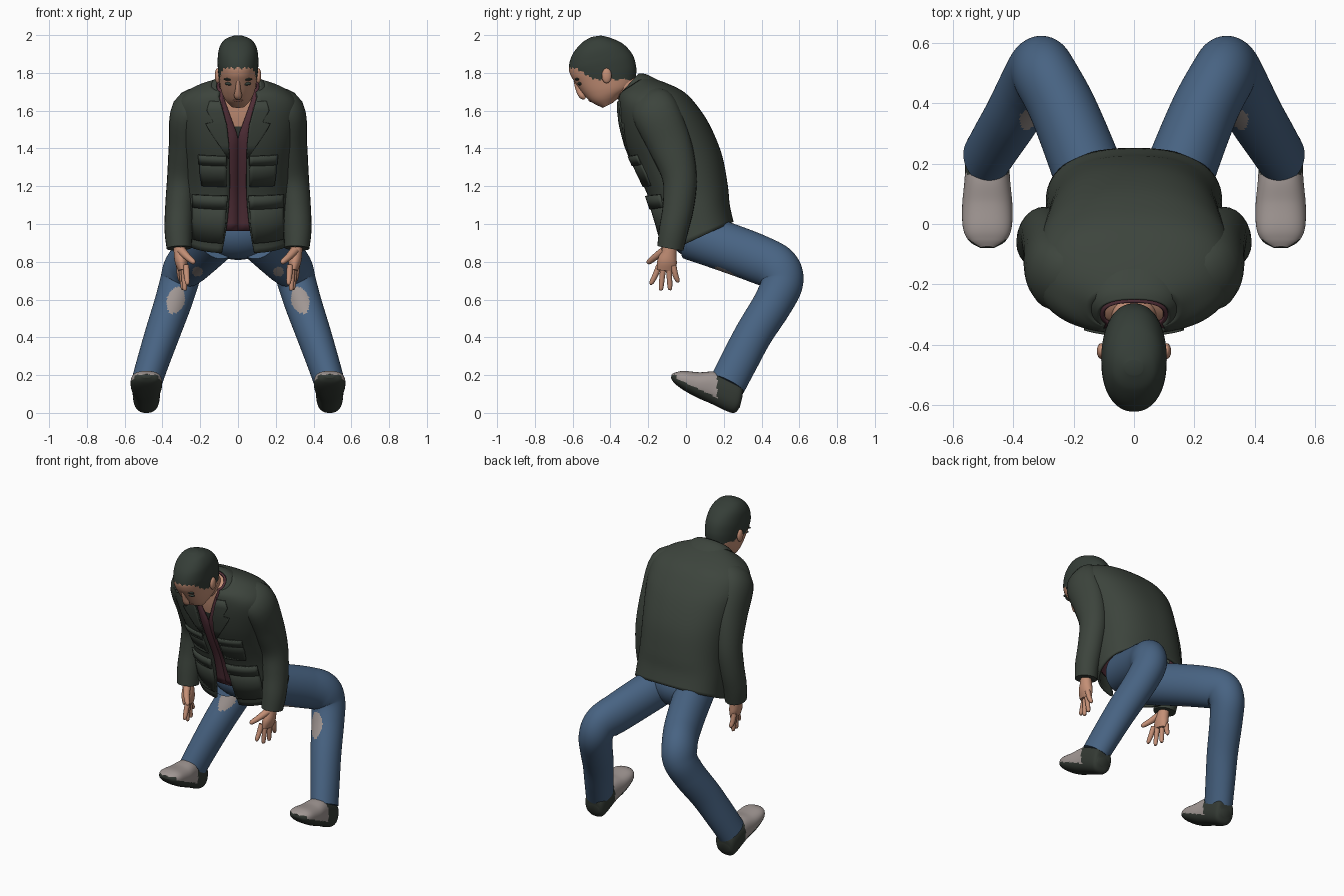
import bpy, bmesh, math
from mathutils import Vector

if "Cube" in bpy.data.objects:
    bpy.data.objects.remove(bpy.data.objects["Cube"])


def material(name, r, g, b):
    m = bpy.data.materials.new(name)
    m.diffuse_color = (r, g, b, 1)
    m.use_nodes = True
    m.node_tree.nodes["Principled BSDF"].inputs["Base Color"].default_value = m.diffuse_color
    return m


JACKET = material("dark_green_cloth", .046, .058, .046)
HAIR = material("dark_hair", .036, .048, .039)
SHIRT = material("maroon_cloth", .088, .03, .042)
SKIN = material("skin", .55, .275, .18)
DENIM = material("blue_denim", .064, .125, .225)
GREY = material("worn_grey", .35, .305, .29)
SOLE = material("dark_sole", .034, .042, .034)
LIPS = material("lips", .38, .165, .12)


def grid(name, rows, mats, closed=True, cap=True, s=1, rule=None, thick=0):
    """Skin rows of points into a surface; s=-1 mirrors it across x."""
    bm = bmesh.new()
    vr = [[bm.verts.new((p[0] * s, p[1], p[2])) for p in r] for r in rows]
    n = len(rows[0])
    for a, b in zip(vr, vr[1:]):
        for i in range(n if closed else n - 1):
            j = (i + 1) % n
            bm.faces.new((a[i], a[j], b[j], b[i]))
    if closed and cap:
        bm.faces.new(vr[0])
        bm.faces.new(vr[-1])
    bmesh.ops.recalc_face_normals(bm, faces=bm.faces)
    if rule:
        for f in bm.faces:
            c = f.calc_center_median()
            f.material_index = rule(abs(c.x), c.y, c.z, f.normal)
    me = bpy.data.meshes.new(name)
    bm.to_mesh(me)
    bm.free()
    for m in mats:
        me.materials.append(m)
    me.shade_smooth()
    me.set_sharp_from_angle(angle=math.radians(50))
    ob = bpy.data.objects.new(name, me)
    bpy.context.collection.objects.link(ob)
    if thick:
        mod = ob.modifiers.new("thickness", 'SOLIDIFY')
        mod.thickness, mod.offset = thick, 0
    return ob


def spline(pts, steps):
    """Catmull-Rom through tuples of any length."""
    out = []
    for i in range(len(pts) - 1):
        a, b, c, d = pts[max(i - 1, 0)], pts[i], pts[i + 1], pts[min(i + 2, len(pts) - 1)]
        for k in range(steps):
            t = k / steps
            out.append(tuple(.5 * (2 * q + (r - p) * t + (2 * p - 5 * q + 4 * r - w) * t * t
                                   + (3 * q - p - 3 * r + w) * t ** 3)
                             for p, q, r, w in zip(a, b, c, d)))
    return out + [tuple(pts[-1])]


def tube(name, pts, mats, s=1, n=24, steps=5, rule=None):
    """Limb along points (x, y, z, x radius, other radius)."""
    P = spline(pts, steps)
    rows = []
    for i, p in enumerate(P):
        t = (Vector(P[min(i + 1, len(P) - 1)][:3]) - Vector(P[max(i - 1, 0)][:3])).normalized()
        u = (Vector((1, 0, 0)) - t * t.x).normalized()
        v = t.cross(u)
        rows.append([Vector(p[:3]) + u * p[3] * math.cos(a) + v * p[4] * math.sin(a)
                     for a in (2 * math.pi * k / n for k in range(n))])
    return grid(name, rows, mats, s=s, rule=rule)


def power(v, e):
    return math.copysign(abs(v) ** (2 / e), v)


def section(r, d=0, e=2.4, n=48, g0=0, g1=None, x0=0):
    """Section between a front and a back point; g0/g1 are half-widths where the arc starts/ends."""
    f, b, w = Vector((0, r[0], r[1])), Vector((0, r[2], r[3])), r[4] + d
    c, h = (f + b) / 2, (f - b) / 2
    h += h.normalized() * d
    ang = lambda g: math.asin(min(1, g / w) ** (e / 2))
    t0 = ang(g0)
    t1 = 2 * math.pi - t0 if g1 is None else ang(g1)
    m = n if (g0 == 0 and g1 is None) else n - 1
    return [c + h * power(math.cos(t), e) + Vector((x0 + w * power(math.sin(t), e), 0, 0))
            for t in (t0 + (t1 - t0) * k / m for k in range(n))]


def ball(name, c, r, mat, s=1):
    rows = [[(c[0] + r[0] * math.sin(a) * math.cos(t), c[1] + r[1] * math.sin(a) * math.sin(t),
              c[2] + r[2] * math.cos(a)) for t in (math.pi * k / 12 for k in range(24))]
            for a in (math.pi * (.02 + .96 * i / 14) for i in range(15))]
    return grid(name, rows, [mat], s=s)


# Torso sections: front y, front z, back y, back z, half width, opening half width
TORSO = spline([(-.11, .845, .245, 1.01, .285, .085), (-.15, 1.0, .225, 1.1, .28, .058),
                (-.20, 1.16, .215, 1.2, .275, .045), (-.265, 1.3, .185, 1.36, .285, .045),
                (-.315, 1.42, .13, 1.5, .305, .05), (-.345, 1.54, .07, 1.6, .32, .065),
                (-.355, 1.62, -.01, 1.69, .305, .085), (-.355, 1.67, -.12, 1.745, .235, .1),
                (-.345, 1.69, -.22, 1.775, .14, .1)], 4)


def torso_at(z):
    for a, b in zip(TORSO, TORSO[1:]):
        if z <= b[1]:
            t = (z - a[1]) / (b[1] - a[1])
            return tuple(p + (q - p) * t for p, q in zip(a, b))
    return TORSO[-1]


grid("jacket_body", [section(r, g0=r[5], n=64) for r in TORSO], [JACKET], closed=False, thick=.014)
upper = [r for r in TORSO if r[1] > .95]
grid("shirt", [section(r, -.018, g0=max(.001, .085 * (r[1] - 1.46) / .23), n=64) for r in upper],
     [SHIRT], closed=False, thick=.006)
grid("chest", [section(r, -.028) for r in upper if r[1] > 1.38], [SKIN, SOLE],
     rule=lambda x, y, z, n: 1 if z < 1.52 else 0)

# Collar standing round the neck
COLLAR = [(-.37, 1.585, -.13, 1.745, .18, .1), (-.362, 1.64, -.21, 1.785, .145, .1),
          (-.35, 1.68, -.25, 1.79, .115, .095)]
grid("jacket_collar", [section(r, g0=r[5]) for r in spline(COLLAR, 4)], [JACKET], closed=False, thick=.014)
grid("shirt_collar", [section(r, -.016, g0=.08) for r in spline(COLLAR, 4)], [SHIRT], closed=False, thick=.008)


def patch(name, outline, s, d, thick):
    """Cloth piece lying on the jacket: rows of (front z, inner x, outer x)."""
    rows = [section(torso_at(z), d, n=10, g0=a, g1=b) for z, a, b in outline]
    grid(name, rows, [JACKET], closed=False, s=s, thick=thick)


for s, side in ((1, "left"), (-1, "right")):
    # Lapels and pockets
    patch(side + "_lapel", [(1.35, .044, .05), (1.42, .048, .1), (1.5, .056, .155), (1.53, .06, .17),
                            (1.54, .064, .13), (1.6, .08, .165), (1.65, .095, .15)], s, .01, .01)
    patch(side + "_breast_pocket", [(1.2, .06, .19), (1.27, .06, .2), (1.34, .065, .2)], s, .008, .014)
    patch(side + "_breast_flap", [(1.31, .06, .205), (1.36, .06, .21)], s, .015, .01)
    patch(side + "_hip_pocket", [(.9, .08, .235), (1.0, .065, .24), (1.12, .06, .235)], s, .008, .016)
    patch(side + "_hip_flap", [(1.08, .06, .24), (1.15, .055, .24)], s, .017, .012)

    # Sleeve
    tube(side + "_sleeve", [(.17, -.19, 1.65, .07, .1), (.262, -.165, 1.6, .09, .125),
                            (.28, -.085, 1.42, .086, .115), (.293, -.035, 1.25, .082, .092),
                            (.308, -.04, 1.1, .077, .083), (.315, -.065, .97, .074, .077),
                            (.312, -.083, .872, .066, .07)], [JACKET], s)
    # Hand
    tube(side + "_palm", [(.312, -.085, .9, .03, .034), (.306, -.09, .85, .034, .04),
                          (.3, -.1, .8, .034, .052), (.294, -.105, .755, .022, .05)], [SKIN], s)
    for name, x0, y0, x1, y1, z1 in (("index", .275, -.142, .268, -.182, .678), ("middle", .288, -.118, .282, -.132, .648),
                                     ("ring", .301, -.092, .291, -.085, .65), ("little", .312, -.067, .303, -.045, .69)):
        tube(f"{side}_{name}_finger", [(x0, y0, .78, .016, .016), ((x0 + x1) / 2, (y0 + y1) / 2, .73, .0155, .015),
                                       (x1, y1, z1 + .012, .012, .012), (x1, y1, z1, .005, .005)], [SKIN], s, 12, 4)
    tube(side + "_thumb", [(.3, -.115, .86, .024, .022), (.27, -.16, .828, .019, .018),
                           (.238, -.195, .8, .014, .014), (.23, -.203, .793, .005, .005)], [SKIN], s, 12, 4)

    # Trouser leg with worn holes
    def holes(x, y, z, n):
        w = .1 * math.sin(60 * z + 40 * x)
        big = ((x - .328 - .2 * (.6 - z)) / .048) ** 2 + ((z - .597) / .068) ** 2 < 1 + w
        small = ((x - .215) / .028) ** 2 + ((z - .75) / .026) ** 2 < 1 + w
        return 1 if n.y < 0 and (big or small) else 0

    tube(side + "_trouser_leg", [(.10, .03, .94, .12, .13), (.17, .22, .875, .115, .13),
                                 (.235, .38, .815, .11, .128), (.288, .48, .765, .106, .122),
                                 (.312, .508, .69, .102, .112), (.345, .46, .58, .098, .105),
                                 (.40, .36, .42, .092, .1), (.45, .28, .27, .085, .099),
                                 (.487, .22, .153, .08, .097)], [DENIM, GREY], s, 96, 14, holes)

    # Shoe, toe raised: bottom y, bottom z, top y, top z, half width
    shoe = spline([(.285, .03, .3, .09, .045), (.245, 0, .29, .16, .068), (.13, .05, .17, .215, .075),
                   (.05, .085, .07, .215, .083), (-.02, .125, -.01, .222, .08),
                   (-.062, .158, -.05, .216, .06), (-.08, .185, -.075, .205, .025)], 12)
    grid(side + "_shoe", [section(r, n=64, x0=.485) for r in shoe], [GREY, SOLE], s=s,
         rule=lambda x, y, z, n: 1 if y > .165 or z - (.24 - y) * .47 < .045 or (y < -.05 and n.z < .6) else 0)

    # Ear, eye and brow
    ball(side + "_ear", (.108, -.42, 1.785), (.015, .026, .04), SKIN, s)
    ball(side + "_eye", (.044, -.563, 1.743), (.026, .012, .009), HAIR, s)
    ball(side + "_brow", (.045, -.576, 1.766), (.032, .013, .007), HAIR, s)

# Trouser seat
ball("trouser_seat", (0, .07, .96), (.22, .16, .15), DENIM)

# Neck and head
tube("neck", [(0, -.2, 1.6, .085, .085), (0, -.28, 1.69, .075, .075), (0, -.38, 1.77, .075, .08)], [SKIN])
head = spline([(-.44, 1.615, -.39, 1.64, .04), (-.5, 1.645, -.33, 1.69, .072), (-.545, 1.69, -.28, 1.73, .09),
               (-.588, 1.75, -.265, 1.785, .1), (-.612, 1.79, -.265, 1.84, .106), (-.62, 1.835, -.285, 1.9, .108),
               (-.6, 1.9, -.335, 1.955, .1), (-.55, 1.96, -.4, 1.985, .073), (-.5, 1.99, -.45, 1.998, .03)], 12)


def hairline(x, y, z, n):
    edge = 1.825 if y < -.585 else max(1.765, 1.825 - (y + .585) * .6)
    return 1 if z > edge + .005 * math.sin(y * 150 + x * 170) else 0


grid("head", [section(r, e=2.2, n=96) for r in head], [SKIN, HAIR], rule=hairline)
tube("nose", [(0, -.583, 1.76, .011, .012), (0, -.568, 1.715, .014, .017), (0, -.55, 1.68, .021, .018),
              (0, -.535, 1.664, .014, .008)], [SKIN], n=16)
ball("mouth", (0, -.505, 1.654), (.027, .012, .007), LIPS)
